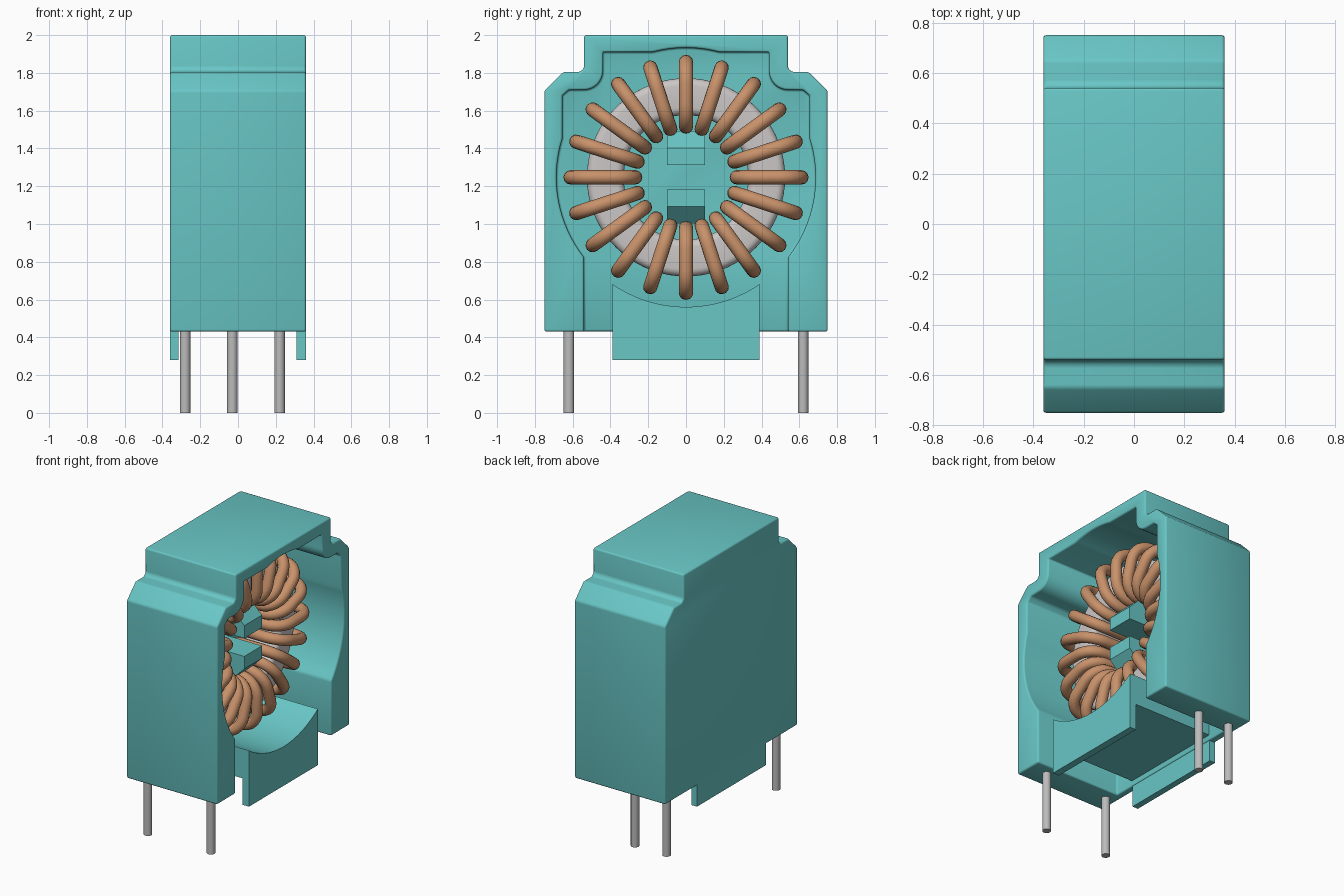
import bpy, bmesh, math
from math import sin, cos, pi, radians

cube = bpy.data.objects.get("Cube")
if cube:
    bpy.data.objects.remove(cube, do_unlink=True)

CZ, R = 1.247, 0.686      # coil axis height, clearance radius
CX = -0.03                # coil centre along x


def material(name, rgb, rough=0.5):
    m = bpy.data.materials.new(name)
    m.use_nodes = True
    m.diffuse_color = (*rgb, 1)
    bsdf = m.node_tree.nodes["Principled BSDF"]
    bsdf.inputs["Base Color"].default_value = (*rgb, 1)
    bsdf.inputs["Roughness"].default_value = rough
    return m


teal = material("teal plastic", (0.14, 0.57, 0.565))
copper = material("copper wire", (0.58, 0.285, 0.145))
grey = material("pale grey core", (0.6, 0.57, 0.57))
steel = material("pin metal", (0.5, 0.5, 0.5))


def make(name, bm, mat):
    bmesh.ops.recalc_face_normals(bm, faces=bm.faces)
    me = bpy.data.meshes.new(name)
    bm.to_mesh(me)
    bm.free()
    ob = bpy.data.objects.new(name, me)
    bpy.context.collection.objects.link(ob)
    me.materials.append(mat)
    return ob


def select(ob):
    bpy.ops.object.select_all(action='DESELECT')
    ob.select_set(True)
    bpy.context.view_layer.objects.active = ob


def smooth(ob):
    select(ob)
    bpy.ops.object.shade_smooth_by_angle(angle=radians(35))


def prism(name, profile, x0, x1, mat):
    """Extrude a closed (y, z) profile along x."""
    bm = bmesh.new()
    face = bm.faces.new([bm.verts.new((x0, y, z)) for y, z in profile])
    ext = bmesh.ops.extrude_face_region(bm, geom=[face])
    verts = [v for v in ext["geom"] if isinstance(v, bmesh.types.BMVert)]
    bmesh.ops.translate(bm, verts=verts, vec=(x1 - x0, 0, 0))
    return make(name, bm, mat)


def arc(cy, cz, r, a0, a1, n):
    return [(cy + r * cos(radians(a0 + (a1 - a0) * i / n)),
             cz + r * sin(radians(a0 + (a1 - a0) * i / n))) for i in range(n + 1)]


def mirrored(half):
    """Complete a +y half profile with its -y reflection."""
    return half + [(-y, z) for y, z in reversed(half) if abs(y) > 1e-5]


def rect(y, z0, z1):
    return mirrored([(y, z0), (y, z1)])


def rounded_rect(hx, hr, rad, n):
    pts = []
    for k, (sx, sr) in enumerate([(1, 1), (-1, 1), (-1, -1), (1, -1)]):
        pts += arc(sx * (hx - rad), sr * (hr - rad), rad, 90 * k, 90 * k + 90, n)
    return pts


# Housing: stepped block with a cavity open to +x and below
outer = mirrored([(.75, .43), (.75, 1.705), (.65, 1.805), (.56, 1.805), (.54, 1.825), (.54, 2)])
housing = prism("housing", outer, -.36, .36, teal)
cavity_half = ([(.54, .2)] + arc(0, CZ, R, -38, 17.3, 16)
               + [(.655, 1.68), (.62, 1.71)] + arc(.54, 1.81, .1, 270, 180, 8)
               + [(.44, 1.91)] + arc(0, CZ, R, 75, 90, 6))
cutter = prism("cavity_cutter", mirrored(cavity_half), -.31, .6, teal)
cut = housing.modifiers.new("cavity", 'BOOLEAN')
cut.operation, cut.solver, cut.object = 'DIFFERENCE', 'EXACT', cutter
bev = housing.modifiers.new("soft edges", 'BEVEL')
bev.width, bev.segments, bev.limit_method, bev.angle_limit = .012, 3, 'ANGLE', radians(32)
select(housing)
for m in ("cavity", "soft edges"):
    bpy.ops.object.modifier_apply(modifier=m)
bpy.data.objects.remove(cutter, do_unlink=True)
smooth(housing)

# Saddle under the coil with a deeper lip on each side
edge = math.degrees(math.acos(.39 / R))
saddle_arc = arc(0, CZ, R, -edge, -180 + edge, 24)
for name, z, x0, x1 in (("saddle", .47, -.33, .31), ("saddle_lip", .28, .31, .36)):
    smooth(prism(name, [(-.39, z), (.39, z)] + saddle_arc, x0, x1, teal))
prism("back_lip", rect(.39, .28, .46), -.36, -.315, teal)

# Pair of chamfered centre pegs, mirrored about the coil axis
for name, s in (("upper_peg", 1), ("lower_peg", -1)):
    side = [(-.33, .065), (.12, .065), (.12, .155), (.03, .245), (-.33, .245)]
    bm = bmesh.new()
    f = bm.faces.new([bm.verts.new((x, -.1, CZ + s * d)) for x, d in side])
    ext = bmesh.ops.extrude_face_region(bm, geom=[f])
    bmesh.ops.translate(bm, vec=(0, .2, 0),
                        verts=[v for v in ext["geom"] if isinstance(v, bmesh.types.BMVert)])
    make(name, bm, teal)

# Ring core: rounded section revolved about the x axis
bm = bmesh.new()
section = rounded_rect(.13, .0975, .04, 5)
seg = 72
rings = []
for i in range(seg):
    a = 2 * pi * i / seg
    rings.append([bm.verts.new((CX + x, (.4275 + r) * cos(a), CZ + (.4275 + r) * sin(a)))
                  for x, r in section])
for i in range(seg):
    p, q = rings[i], rings[(i + 1) % seg]
    for j in range(len(section)):
        k = (j + 1) % len(section)
        bm.faces.new((p[j], p[k], q[k], q[j]))
smooth(make("ring_core", bm, grey))

# Twenty wire turns around the core
curve = bpy.data.curves.new("windings", 'CURVE')
curve.dimensions = '3D'
curve.bevel_depth = .038
curve.bevel_resolution = 4
turn = rounded_rect(.18, .171, .12, 7)
for i in range(20):
    a = 2 * pi * i / 20
    sp = curve.splines.new('POLY')
    sp.points.add(len(turn) - 1)
    sp.use_cyclic_u = True
    for pt, (x, r) in zip(sp.points, turn):
        pt.co = (CX + x, (.44 + r) * cos(a), CZ + (.44 + r) * sin(a), 1)
windings = bpy.data.objects.new("windings", curve)
bpy.context.collection.objects.link(windings)
curve.materials.append(copper)
select(windings)
bpy.ops.object.convert(target='MESH')
smooth(bpy.context.view_layer.objects.active)

# Round connection pins, two at each end
for name, x, y in (("front_pin_a", -.28, -.62), ("front_pin_b", .22, -.62),
                   ("back_pin_a", -.28, .62), ("back_pin_b", -.03, .62)):
    bpy.ops.mesh.primitive_cylinder_add(vertices=24, radius=.028, depth=.46, location=(x, y, .23))
    pin = bpy.context.object
    pin.name = name
    pin.data.materials.append(steel)
    smooth(pin)
